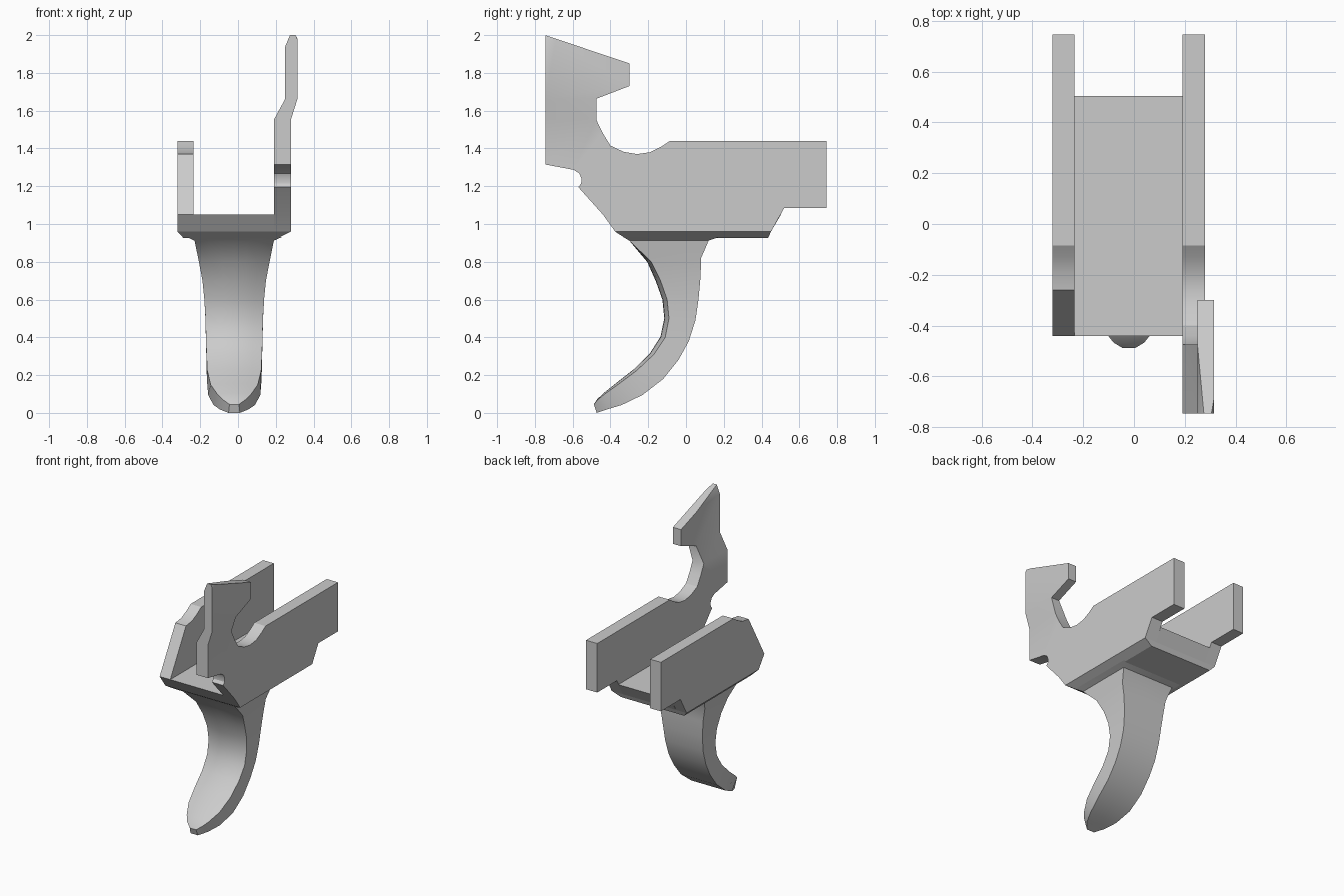
import bpy, bmesh
from mathutils import Vector

if "Cube" in bpy.data.objects:
    bpy.data.objects.remove(bpy.data.objects["Cube"])

steel = bpy.data.materials.new("grey steel")
steel.diffuse_color = (0.6, 0.6, 0.6, 1)
steel.use_nodes = True
steel.node_tree.nodes["Principled BSDF"].inputs["Base Color"].default_value = steel.diffuse_color


def finish(name, bm, smooth=None):
    bmesh.ops.recalc_face_normals(bm, faces=bm.faces)
    me = bpy.data.meshes.new(name)
    bm.to_mesh(me)
    bm.free()
    me.materials.append(steel)
    ob = bpy.data.objects.new(name, me)
    bpy.context.collection.objects.link(ob)
    if smooth:
        bpy.ops.object.select_all(action='DESELECT')
        bpy.context.view_layer.objects.active = ob
        ob.select_set(True)
        bpy.ops.object.shade_smooth_by_angle(angle=smooth)
    return ob


def extrude_x(outline, x0, x1):
    """Solid from a (y, z) outline, spanning x0 to x1."""
    bm = bmesh.new()
    f = bm.faces.new([bm.verts.new((x0, y, z)) for y, z in outline])
    r = bmesh.ops.extrude_face_region(bm, geom=[f])
    bmesh.ops.translate(bm, vec=(x1 - x0, 0, 0),
                        verts=[g for g in r['geom'] if isinstance(g, bmesh.types.BMVert)])
    bmesh.ops.recalc_face_normals(bm, faces=bm.faces)
    return bm


def cut(bm, co, no, clear=False):
    r = bmesh.ops.bisect_plane(bm, geom=bm.verts[:] + bm.edges[:] + bm.faces[:], dist=1e-4,
                               plane_co=co, plane_no=no, clear_outer=clear)
    if clear:
        edges = [g for g in r['geom_cut'] if isinstance(g, bmesh.types.BMEdge)]
        bmesh.ops.holes_fill(bm, edges=edges)


# shared pieces of the side outline
scoop = [(-.26, 1.37), (-.19, 1.38), (-.13, 1.41), (-.085, 1.44)]
rear = [(.745, 1.44), (.745, 1.085), (.52, 1.085), (.45, .96), (-.375, .96), (-.44, 1.05)]

# right plate with the tall hooked arm
hook = [(-.745, 2.0), (-.3, 1.85), (-.3, 1.73), (-.475, 1.663), (-.475, 1.552),
        (-.44, 1.48), (-.40, 1.415), (-.33, 1.382)]
notch = [(-.57, 1.195), (-.555, 1.215), (-.553, 1.24), (-.565, 1.268), (-.595, 1.287), (-.745, 1.315)]
bm = extrude_x(hook + scoop + rear + notch, .19, .28)
for z in (1.552, 1.663):
    cut(bm, (0, 0, z), (0, 0, 1))
for v in bm.verts:                       # bend the arm outwards
    if v.co.z > 1.66:
        v.co.x = .25 if v.co.x < .23 else .315
# bevelled tip, inside then outside
for pts in (((.25, -.745, 1.94), (.275, -.745, 2.0), (.25, -.48, 1.91)),
            ((.315, -.745, 1.975), (.305, -.745, 2.0), (.315, -.69, 1.98))):
    a, b, c = map(Vector, pts)
    n = (b - a).cross(c - a).normalized()
    if n.z < 0:
        n = -n
    cut(bm, a, n, True)
finish("right_plate_with_hook", bm, 0.5)

# low left plate
finish("left_plate", extrude_x(scoop + rear, -.32, -.235), 0.5)

# floor between the plates
finish("floor", extrude_x([(-.44, 1.05), (.503, 1.05), (.45, .96), (-.375, .96)], -.235, .19))

# chamfered underside
bm = bmesh.new()
rings = []
for x0, x1, y0, y1, z in ((-.32, .28, -.375, .45, .96), (-.29, .215, -.325, .435, .927)):
    rings.append([bm.verts.new(p) for p in ((x0, y0, z), (x1, y0, z), (x1, y1, z), (x0, y1, z))])
for r in rings:
    bm.faces.new(r)
for i in range(4):
    j = (i + 1) % 4
    bm.faces.new((rings[0][i], rings[0][j], rings[1][j], rings[1][i]))
finish("underside_chamfer", bm)

# curved finger lever: front y, z, half width, back y, z, half width, front bulge
stations = [
    (-.33, .93, .25, .17, .93, .25, 0), (-.30, .912, .21, .12, .912, .21, 0),
    (-.185, .80, .187, .08, .82, .187, .02), (-.135, .70, .168, .077, .72, .17, .025),
    (-.10, .60, .158, .066, .60, .158, .025), (-.09, .50, .152, .05, .49, .152, .025),
    (-.11, .40, .15, .015, .38, .15, .025), (-.17, .31, .147, -.04, .28, .147, .022),
    (-.26, .225, .143, -.12, .18, .145, .018), (-.36, .15, .125, -.23, .095, .138, .014),
    (-.43, .10, .09, -.34, .042, .11, .008), (-.467, .07, .06, -.42, .018, .075, .004),
    (-.488, .045, .025, -.473, 0, .03, 0)]
bm = bmesh.new()
rings = []
for fy, fz, fw, by, bz, bw, bulge in stations:
    out = Vector((0, fy - by, fz - bz)).normalized() * bulge
    ring = [bm.verts.new((-.02 + s * bw, by, bz)) for s in (1, 0, -1)]
    for k in range(7):
        t = -1 + k / 3
        ring.append(bm.verts.new(Vector((-.02 + t * fw, fy, fz)) + out * (1 - t * t)))
    rings.append(ring)
for a, b in zip(rings, rings[1:]):
    for i in range(len(a)):
        j = (i + 1) % len(a)
        bm.faces.new((a[i], a[j], b[j], b[i]))
bm.faces.new(rings[0])
bm.faces.new(rings[-1])
finish("finger_lever", bm, 0.6)
